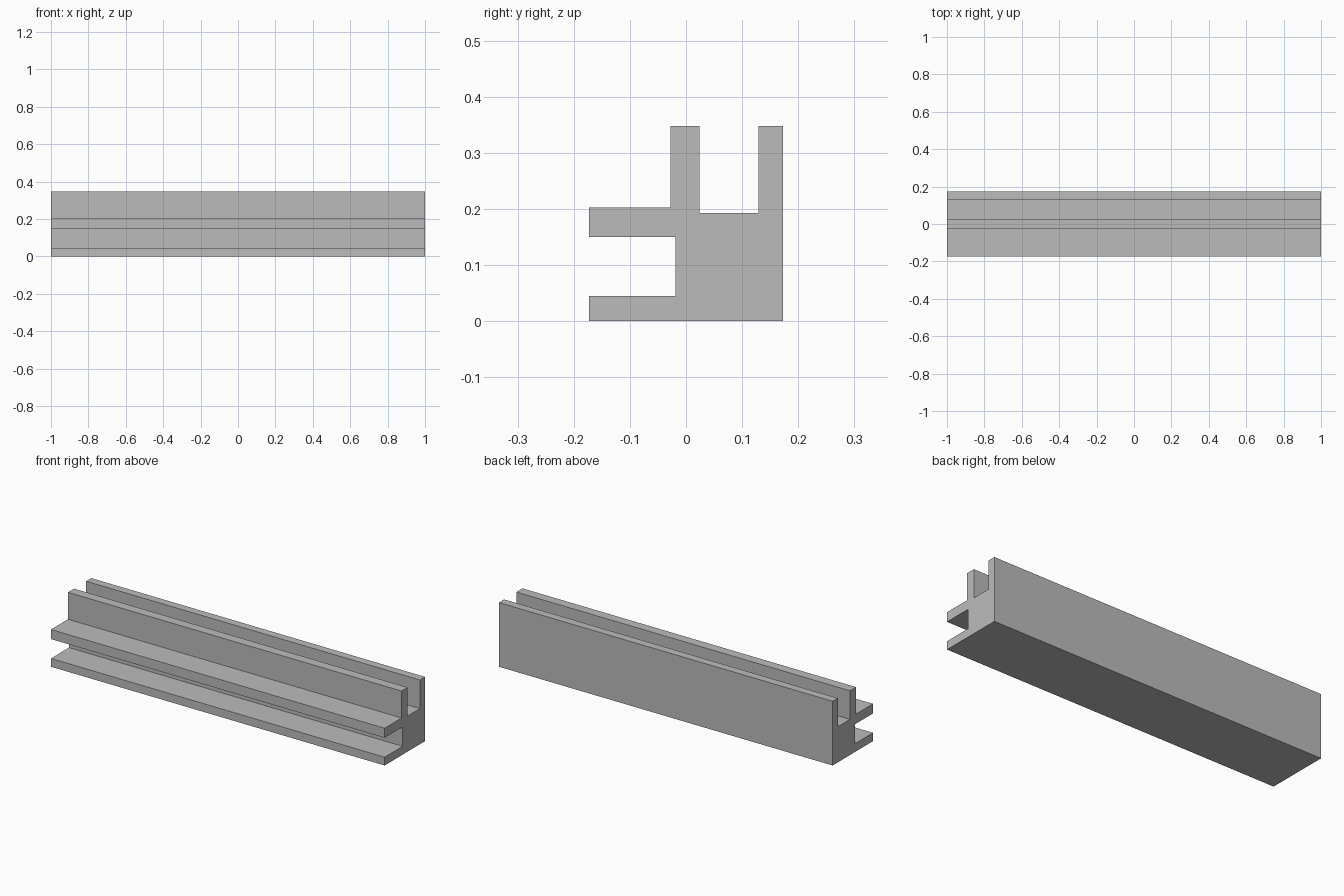
import bpy
import bmesh

cube = bpy.data.objects.get("Cube")
if cube:
    bpy.data.objects.remove(cube, do_unlink=True)

# Plain grey material
grey = bpy.data.materials.new("grey")
grey.use_nodes = True
colour = (0.5, 0.5, 0.5, 1)
grey.diffuse_color = colour
grey.node_tree.nodes["Principled BSDF"].inputs["Base Color"].default_value = colour


def extrude_profile(name, profile, length):
    """Extrude a closed (y, z) outline along x, centred on the origin."""
    bm = bmesh.new()
    face = bm.faces.new([bm.verts.new((-length / 2, y, z)) for y, z in profile])
    result = bmesh.ops.extrude_face_region(bm, geom=[face])
    moved = [g for g in result["geom"] if isinstance(g, bmesh.types.BMVert)]
    bmesh.ops.translate(bm, verts=moved, vec=(length, 0, 0))
    bmesh.ops.recalc_face_normals(bm, faces=bm.faces)
    mesh = bpy.data.meshes.new(name)
    bm.to_mesh(mesh)
    bm.free()
    mesh.materials.append(grey)
    obj = bpy.data.objects.new(name, mesh)
    bpy.context.collection.objects.link(obj)
    return obj


# Corner rail section: one slot opens to the front, one opens upward
front, back, top = -0.173, 0.173, 0.348
section = [
    (front, 0), (back, 0), (back, top),
    (0.129, top), (0.129, 0.193), (0.024, 0.193), (0.024, top),  # upper slot
    (-0.028, top), (-0.028, 0.202), (front, 0.202),              # step
    (front, 0.15), (-0.019, 0.15), (-0.019, 0.045), (front, 0.045),  # front slot
]
extrude_profile("slotted_rail", section, 2)
